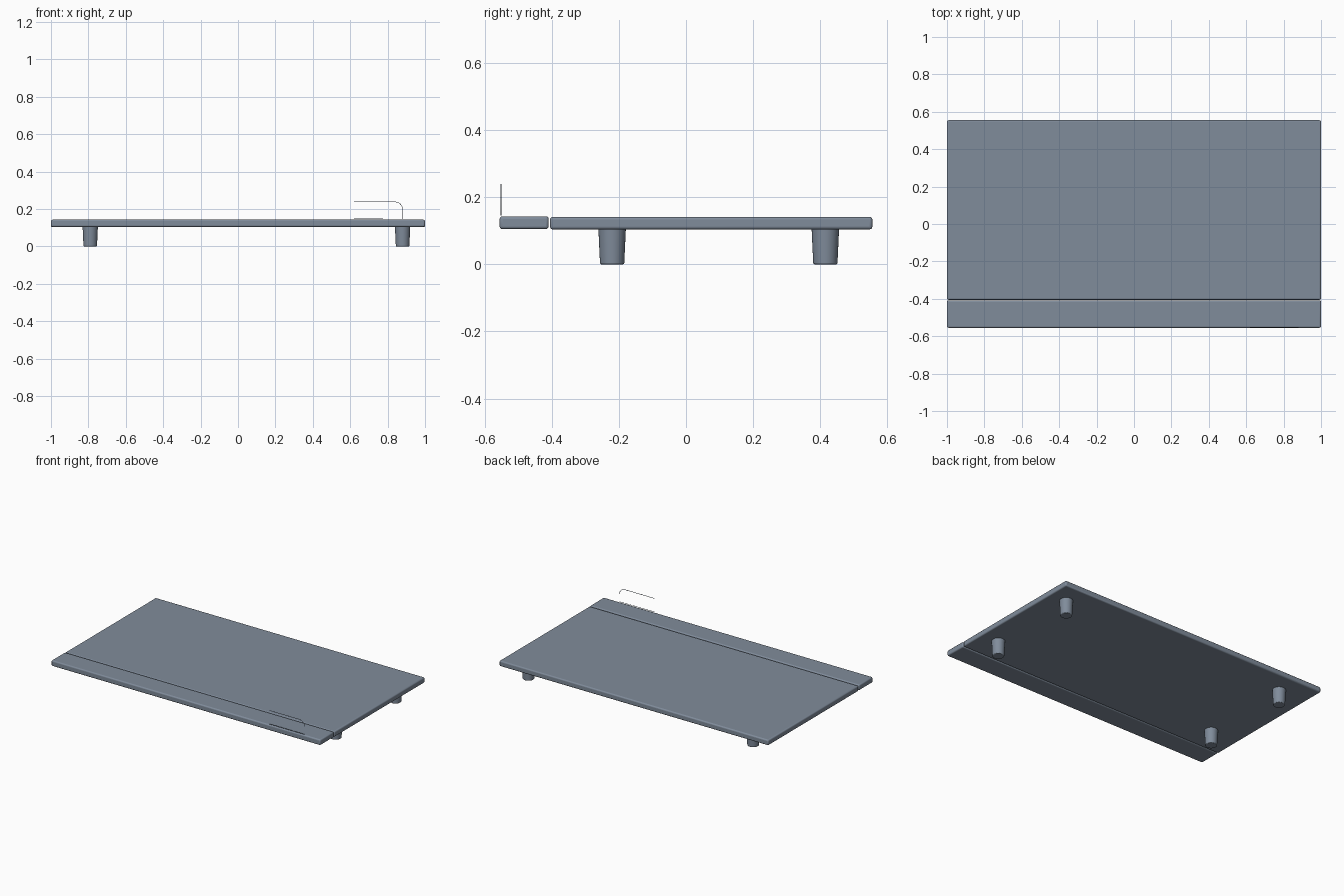
import bpy
import math
from mathutils import Vector

cube = bpy.data.objects.get("Cube")
if cube:
    bpy.data.objects.remove(cube, do_unlink=True)

slate = bpy.data.materials.new("slate grey")
slate.use_nodes = True
colour = (0.216, 0.262, 0.328, 1)
slate.diffuse_color = colour
slate.node_tree.nodes["Principled BSDF"].inputs["Base Color"].default_value = colour


def finish(obj, name, bevel):
    obj.name = name
    obj.data.materials.append(slate)
    mod = obj.modifiers.new("rounded edges", "BEVEL")
    mod.width = bevel
    mod.segments = 3
    mod.limit_method = "ANGLE"
    mod.angle_limit = math.radians(40)
    bpy.ops.object.shade_smooth_by_angle(angle=math.radians(35))


def board(name, low, high):
    low, high = Vector(low), Vector(high)
    bpy.ops.mesh.primitive_cube_add(size=1, location=(low + high) / 2)
    obj = bpy.context.object
    obj.scale = high - low
    bpy.ops.object.transform_apply(location=False, rotation=False, scale=True)
    finish(obj, name, 0.008)


# Two-piece top with a narrow seam
board("main_board", (-1, -0.405, 0.104), (1, 0.555, 0.141))
board("front_strip", (-1, -0.555, 0.105), (1, -0.409, 0.143))

# Tapered round legs
for side, x in (("right", -0.79), ("left", 0.88)):
    for end, y in (("front", -0.22), ("back", 0.415)):
        bpy.ops.mesh.primitive_cone_add(vertices=32, radius1=0.036, radius2=0.041,
                                        depth=0.108, location=(x, y, 0.054))
        finish(bpy.context.object, f"{end}_{side}_leg", 0.004)

# Thin wire loop, open towards the middle, with a rounded upper corner
corner = 0.04
points = [(0.62, 0.147), (0.88, 0.147)]
for i in range(9):
    a = math.radians(90 * i / 8)
    points.append((0.84 + corner * math.cos(a), 0.198 + corner * math.sin(a)))
points.append((0.62, 0.238))

curve = bpy.data.curves.new("wire_handle", "CURVE")
curve.dimensions = "3D"
curve.bevel_depth = 0.0015
curve.bevel_resolution = 1
curve.use_fill_caps = True
spline = curve.splines.new("POLY")
spline.points.add(len(points) - 1)
for p, (x, z) in zip(spline.points, points):
    p.co = (x, -0.551, z, 1)
curve.materials.append(slate)
handle = bpy.data.objects.new("wire_handle", curve)
bpy.context.collection.objects.link(handle)
